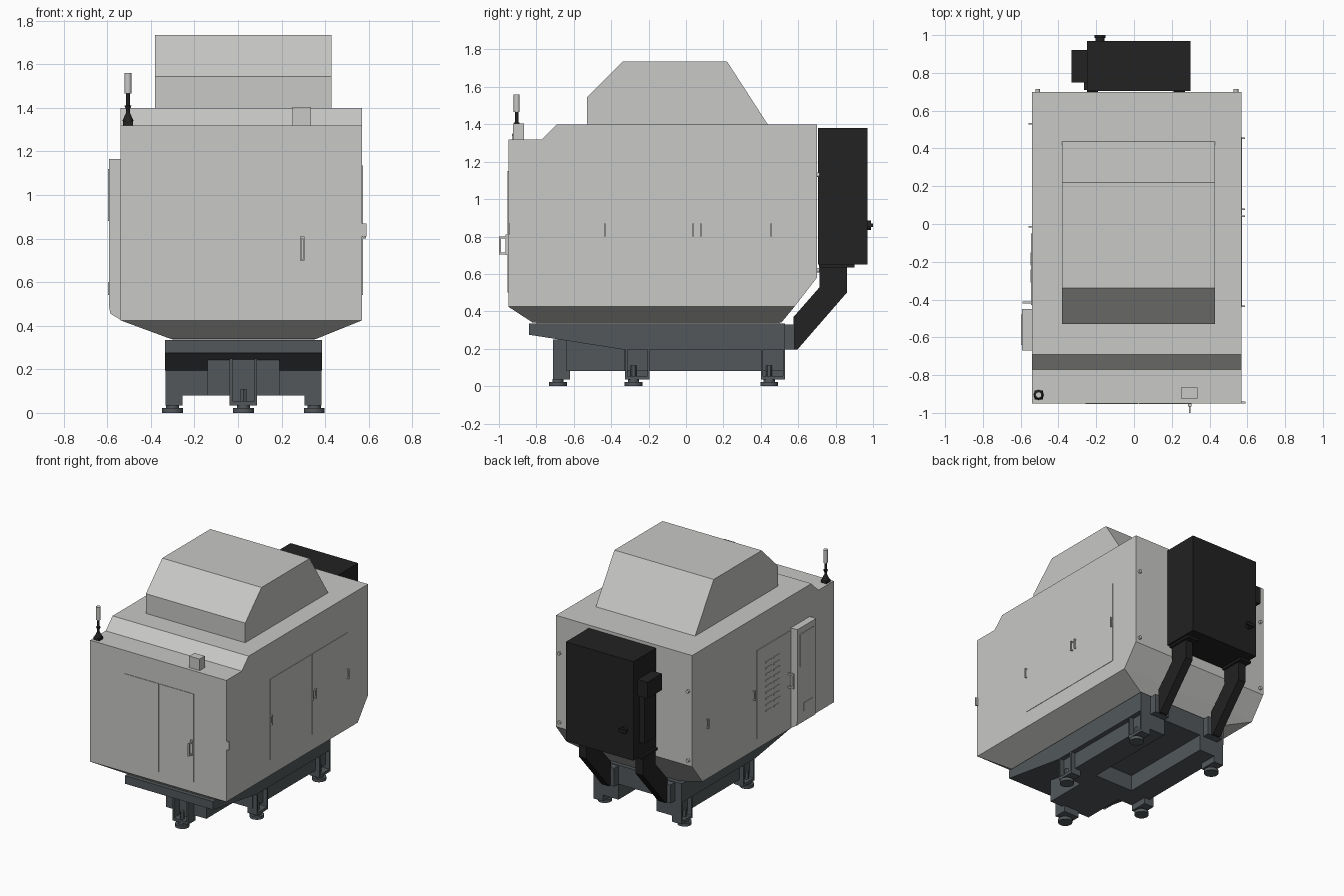
import bpy, bmesh, math
from mathutils import Matrix

if "Cube" in bpy.data.objects:
    bpy.data.objects.remove(bpy.data.objects["Cube"])


def material(name, rgb):
    m = bpy.data.materials.new(name)
    m.diffuse_color = (*rgb, 1)
    m.use_nodes = True
    m.node_tree.nodes["Principled BSDF"].inputs["Base Color"].default_value = m.diffuse_color
    return m


LIGHT = material("light_grey_paint", (0.58, 0.58, 0.565))
IRON = material("slate_grey_iron", (0.085, 0.097, 0.105))
BLACK = material("black_paint", (0.016, 0.016, 0.016))


def finish(name, bm, mat, smooth=False):
    bmesh.ops.recalc_face_normals(bm, faces=bm.faces)
    me = bpy.data.meshes.new(name)
    bm.to_mesh(me)
    bm.free()
    me.materials.append(mat)
    ob = bpy.data.objects.new(name, me)
    bpy.context.collection.objects.link(ob)
    if smooth:
        bpy.context.view_layer.objects.active = ob
        ob.select_set(True)
        bpy.ops.object.shade_smooth_by_angle(angle=math.radians(35))
        ob.select_set(False)
    return ob


def boxes(name, mat, *specs):
    """Each spec is x0, x1, y0, y1, z0, z1."""
    bm = bmesh.new()
    for x0, x1, y0, y1, z0, z1 in specs:
        mid = Matrix.Translation(((x0 + x1) / 2, (y0 + y1) / 2, (z0 + z1) / 2))
        size = Matrix.Diagonal((x1 - x0, y1 - y0, z1 - z0, 1))
        bmesh.ops.create_cube(bm, size=1, matrix=mid @ size)
    return finish(name, bm, mat)


def prism(name, mat, pts, a, b, axis="x"):
    """Extrude a (y, z) profile along x, or an (x, z) profile along y."""
    bm = bmesh.new()
    place = (lambda t, p: (t, *p)) if axis == "x" else (lambda t, p: (p[0], t, p[1]))
    rings = [[bm.verts.new(place(t, p)) for p in pts] for t in (a, b)]
    for r in rings:
        bm.faces.new(r)
    for i in range(len(pts)):
        j = (i + 1) % len(pts)
        bm.faces.new((rings[0][i], rings[0][j], rings[1][j], rings[1][i]))
    return finish(name, bm, mat)


def turned(name, mat, x, y, steps, sides=24):
    """Stack of upright cones, each step is r0, r1, z0, z1."""
    bm = bmesh.new()
    for r0, r1, z0, z1 in steps:
        bmesh.ops.create_cone(bm, cap_ends=True, segments=sides, radius1=r0, radius2=r1,
                              depth=z1 - z0, matrix=Matrix.Translation((x, y, (z0 + z1) / 2)))
    return finish(name, bm, mat, True)


def side_handle(name, side, x, y, z0, z1, reach, t=0.008):
    """Pull handle on a side wall: two posts and a grip."""
    o = x + side * reach
    lo, hi = min(x, o), max(x, o)
    g = sorted((o, o - side * t))
    boxes(name, LIGHT, (lo, hi, y - t / 2, y + t / 2, z0, z0 + t),
          (lo, hi, y - t / 2, y + t / 2, z1 - t, z1),
          (*g, y - t / 2, y + t / 2, z0, z1))


# Enclosure: side profile, then a hopper tapering to the base
XL, XR = -0.54, 0.57
prism("enclosure", LIGHT, [(-0.95, 0.425), (-0.95, 1.32), (-0.77, 1.32), (-0.69, 1.40),
                           (0.70, 1.40), (0.70, 0.58), (0.58, 0.425)], XL, XR)
bm = bmesh.new()
rings = [[bm.verts.new(p) for p in ((x0, y0, z), (x1, y0, z), (x1, y1, z), (x0, y1, z))]
         for x0, x1, y0, y1, z in ((XL, XR, -0.95, 0.58, 0.425), (-0.31, 0.36, -0.82, 0.51, 0.34))]
bm.faces.new(rings[0])
bm.faces.new(rings[1])
for i in range(4):
    j = (i + 1) % 4
    bm.faces.new((rings[0][i], rings[0][j], rings[1][j], rings[1][i]))
finish("lower_hopper", bm, LIGHT)
boxes("hopper_collar", LIGHT, (-0.30, 0.35, -0.80, 0.50, 0.33, 0.342))

# Roof hood
prism("roof_hood", LIGHT, [(-0.53, 1.395), (-0.53, 1.545), (-0.34, 1.735), (0.22, 1.735),
                           (0.44, 1.395)], -0.38, 0.43)

# Front sliding doors and handle
boxes("front_doors", LIGHT, (-0.257, 0.020, -0.954, -0.949, 0.50, 1.15),
      (0.026, 0.305, -0.954, -0.949, 0.50, 1.15))
boxes("front_handle", LIGHT, (0.285, 0.305, -0.966, -0.95, 0.70, 0.81),
      (0.29, 0.30, -1.0, -0.96, 0.705, 0.715), (0.29, 0.30, -1.0, -0.96, 0.79, 0.80),
      (0.29, 0.30, -1.0, -0.99, 0.705, 0.80))

# Right side service doors
boxes("right_doors", LIGHT, (XR - 0.001, XR + 0.003, -0.44, 0.042, 0.54, 1.135),
      (XR - 0.001, XR + 0.003, 0.048, 0.46, 0.54, 1.135))
for i, y in enumerate((-0.435, 0.04, 0.078, 0.455)):
    side_handle(f"right_handle_{i}", 1, XR, y, 0.80, 0.87, 0.018)
boxes("right_grip", LIGHT, (XR, 0.59, -0.97 + 0.02, -0.94, 0.81, 0.87))

# Left side vented door with louvres
boxes("left_door", LIGHT, (XL - 0.005, XL + 0.001, -0.43, -0.05, 0.50, 1.15))
boxes("left_louvres", LIGHT, *[(XL - 0.009, XL, y, y + 0.07, z, z + 0.012)
                               for y in (-0.31, -0.22) for z in [0.66 + 0.045 * k for k in range(9)]])
side_handle("left_door_handle", -1, XL, -0.415, 0.74, 0.85, 0.05, 0.012)
for i, y in enumerate((-0.015, 0.53)):
    side_handle(f"left_handle_{i}", -1, XL, y, 0.80, 0.87, 0.018)

# Operator panel on the left wall
prism("operator_panel", LIGHT, [(-0.535, 1.165), (-0.593, 1.165), (-0.593, 0.49), (-0.585, 0.455),
                                (-0.535, 0.425)], -0.67, -0.45, "y")
boxes("panel_screen", LIGHT, (-0.597, -0.59, -0.64, -0.48, 0.88, 1.12))
boxes("panel_slot", LIGHT, (-0.597, -0.59, -0.62, -0.52, 0.54, 0.60))

# Front top box and signal lamp
boxes("top_box", LIGHT, (0.25, 0.335, -0.925, -0.865, 1.315, 1.405))
boxes("lamp_foot", BLACK, (-0.528, -0.482, -0.928, -0.882, 1.315, 1.34))
turned("lamp_stand", BLACK, -0.505, -0.905, [(0.026, 0.010, 1.34, 1.375), (0.009, 0.009, 1.37, 1.465),
                                             (0.010, 0.016, 1.395, 1.41)], 16)
turned("lamp", LIGHT, -0.505, -0.905, [(0.016, 0.016, 1.465, 1.56)], 16)

# Round latches on the back wall
bm = bmesh.new()
for x in (-0.51, 0.54):
    for y, z in ((0.705, 1.13), (0.705, 0.62)):
        bmesh.ops.create_cone(bm, cap_ends=True, segments=12, radius1=0.012, radius2=0.012, depth=0.02,
                              matrix=Matrix.Translation((x, y, z)) @ Matrix.Rotation(math.pi / 2, 4, "X"))
finish("back_latches", bm, LIGHT)

# Electrical cabinet with cooler and switch
boxes("electrical_cabinet", BLACK, (-0.25, 0.30, 0.705, 0.97, 0.65, 1.38))
boxes("cabinet_cooler", BLACK, (-0.33, -0.25, 0.75, 0.92, 1.11, 1.23),
      (-0.29, -0.25, 0.77, 0.90, 0.76, 1.11))
bm = bmesh.new()
bmesh.ops.create_cone(bm, cap_ends=True, segments=16, radius1=0.025, radius2=0.025, depth=0.02,
                      matrix=Matrix.Translation((-0.18, 0.98, 0.86)) @ Matrix.Rotation(math.pi / 2, 4, "X"))
finish("switch_dial", bm, BLACK, True)
boxes("switch_grip", BLACK, (-0.21, -0.15, 0.985, 1.0, 0.85, 0.87))

# Cranked arms carrying the cabinet
for i, x in enumerate((0.21, -0.25)):
    prism(f"cabinet_arm_{i}", BLACK, [(0.715, 0.65), (0.86, 0.65), (0.86, 0.50), (0.595, 0.195),
                                      (0.575, 0.195), (0.575, 0.37), (0.715, 0.53)], x, x + 0.06)
    boxes(f"arm_flange_{i}", BLACK, (x - 0.015, x + 0.075, 0.71, 0.90, 0.635, 0.652))
    boxes(f"arm_lug_{i}", IRON, (x - 0.03, x + 0.09, 0.50, 0.58, 0.195, 0.33))

# Cast base: sloping tray, two side rails, nose and open rear channel
prism("base_tray", IRON, [(-0.84, 0.335), (-0.84, 0.275), (-0.33, 0.195), (0.53, 0.195),
                          (0.53, 0.335)], -0.335, 0.385)
boxes("base_rails", IRON, (-0.30, -0.13, -0.33, 0.53, 0.08, 0.20), (0.18, 0.35, -0.33, 0.53, 0.08, 0.20))
boxes("base_cross_beam", IRON, (-0.30, 0.35, -0.33, -0.18, 0.08, 0.20))
boxes("base_nose", IRON, (-0.14, 0.19, -0.64, -0.30, 0.08, 0.245))


# Leveling feet in open brackets
def foot(name, x, y):
    turned(name, IRON, x, y, [(0.048, 0.048, 0, 0.022), (0.030, 0.030, 0.022, 0.038)])
    turned(name + "_bolt", IRON, x, y, [(0.016, 0.016, 0.03, 0.11)], 6)


for sx, tag in ((-1, "left"), (1, "right")):
    for cy, pos in ((-0.26, "front"), (0.465, "rear")):
        xi, xo = 0.025 + sx * 0.28, 0.025 + sx * 0.358
        a, b = min(xi, xo), max(xi, xo)
        boxes(f"{tag}_{pos}_bracket", IRON, (a, b, cy - 0.065, cy - 0.053, 0.035, 0.30),
              (a, b, cy + 0.053, cy + 0.065, 0.035, 0.30),
              (a, b, cy - 0.065, cy + 0.065, 0.035, 0.055),
              (a, b, cy - 0.065, cy + 0.065, 0.28, 0.30),
              (*sorted((xi, xi + sx * 0.02)), cy - 0.06, cy + 0.06, 0.035, 0.29))
        foot(f"{tag}_{pos}_foot", 0.025 + sx * 0.325, cy - 0.02)
boxes("nose_bracket", IRON, (-0.038, -0.026, -0.71, -0.62, 0.035, 0.25),
      (0.076, 0.088, -0.71, -0.62, 0.035, 0.25), (-0.038, 0.088, -0.71, -0.62, 0.035, 0.055),
      (-0.038, 0.088, -0.645, -0.62, 0.035, 0.25))
foot("nose_foot", 0.025, -0.685)
